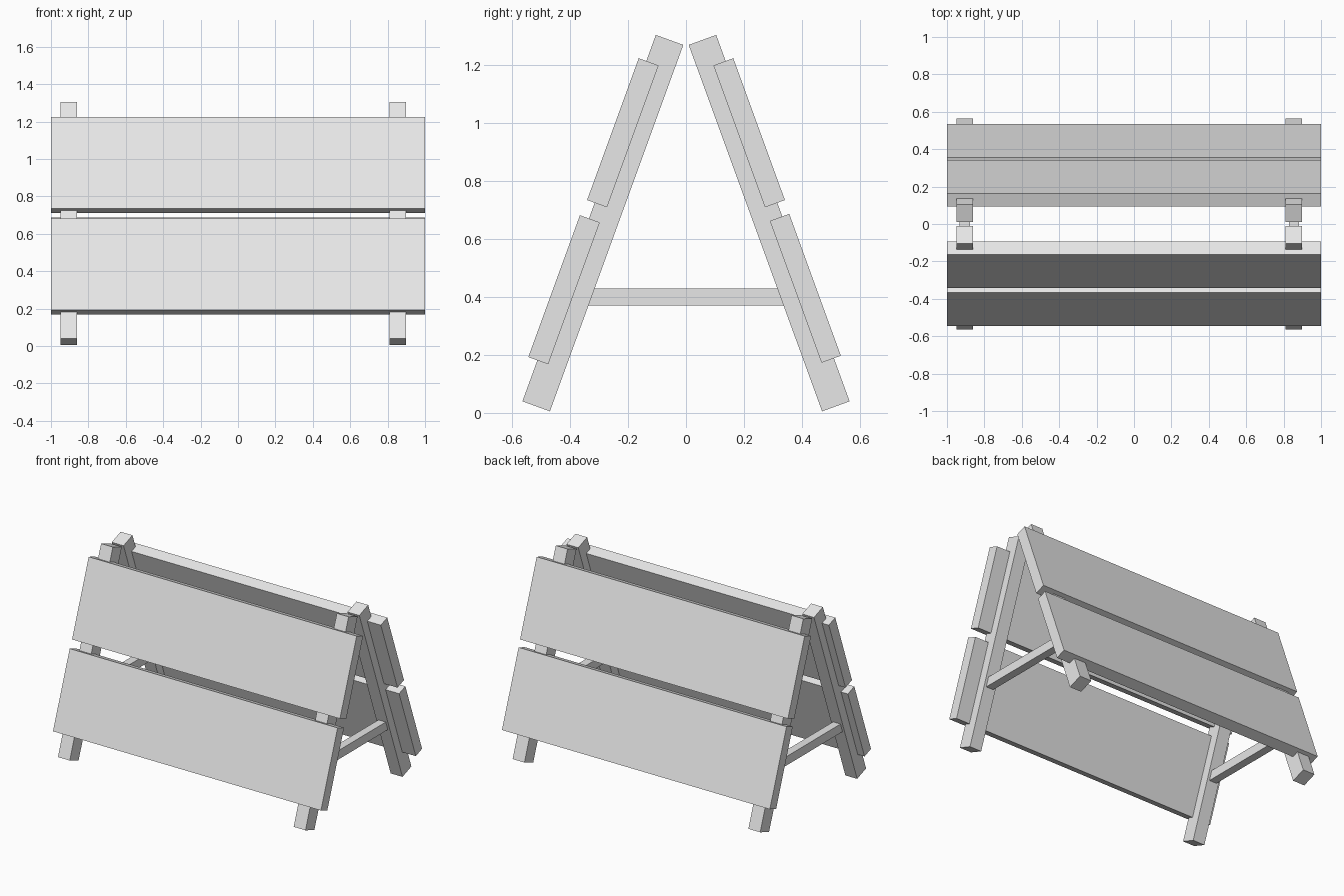
import bpy
import math
from mathutils import Matrix

cube = bpy.data.objects.get("Cube")
if cube:
    bpy.data.objects.remove(cube, do_unlink=True)

grey = bpy.data.materials.new("plain grey")
grey.use_nodes = True
grey.diffuse_color = (0.8, 0.8, 0.8, 1)
grey.node_tree.nodes["Principled BSDF"].inputs["Base Color"].default_value = (0.8, 0.8, 0.8, 1)

LEAN = math.radians(20)
LEG_X = {"right": -0.905, "left": 0.855}


def box(name, centre, size, lean=0.0):
    """Add a box of the given size, tilted about the x axis."""
    bpy.ops.mesh.primitive_cube_add(size=1)
    obj = bpy.context.object
    obj.name = name
    obj.data.transform(Matrix.Diagonal((*size, 1)))
    obj.rotation_euler.x = lean
    obj.location = centre
    obj.data.materials.append(grey)


# Two leaning frames, each with two legs and two wide boards
for end, side in (("front", -1), ("back", 1)):
    lean = side * LEAN
    for name, x in LEG_X.items():
        box(f"{end}_{name}_leg", (x, side * 0.287, 0.655), (0.088, 0.101, 1.346), lean)
    box(f"{end}_upper_board", (0, side * 0.218, 0.967), (2, 0.073, 0.521), lean)

box("front_lower_board", (0, -0.421, 0.425), (2, 0.073, 0.521), -LEAN)
box("back_lower_board", (0, 0.412, 0.430), (2, 0.071, 0.521), LEAN)

# Braces that tie the front and back legs together
for name, x in LEG_X.items():
    box(f"{name}_brace", (x, 0, 0.4), (0.055, 0.7, 0.06))
